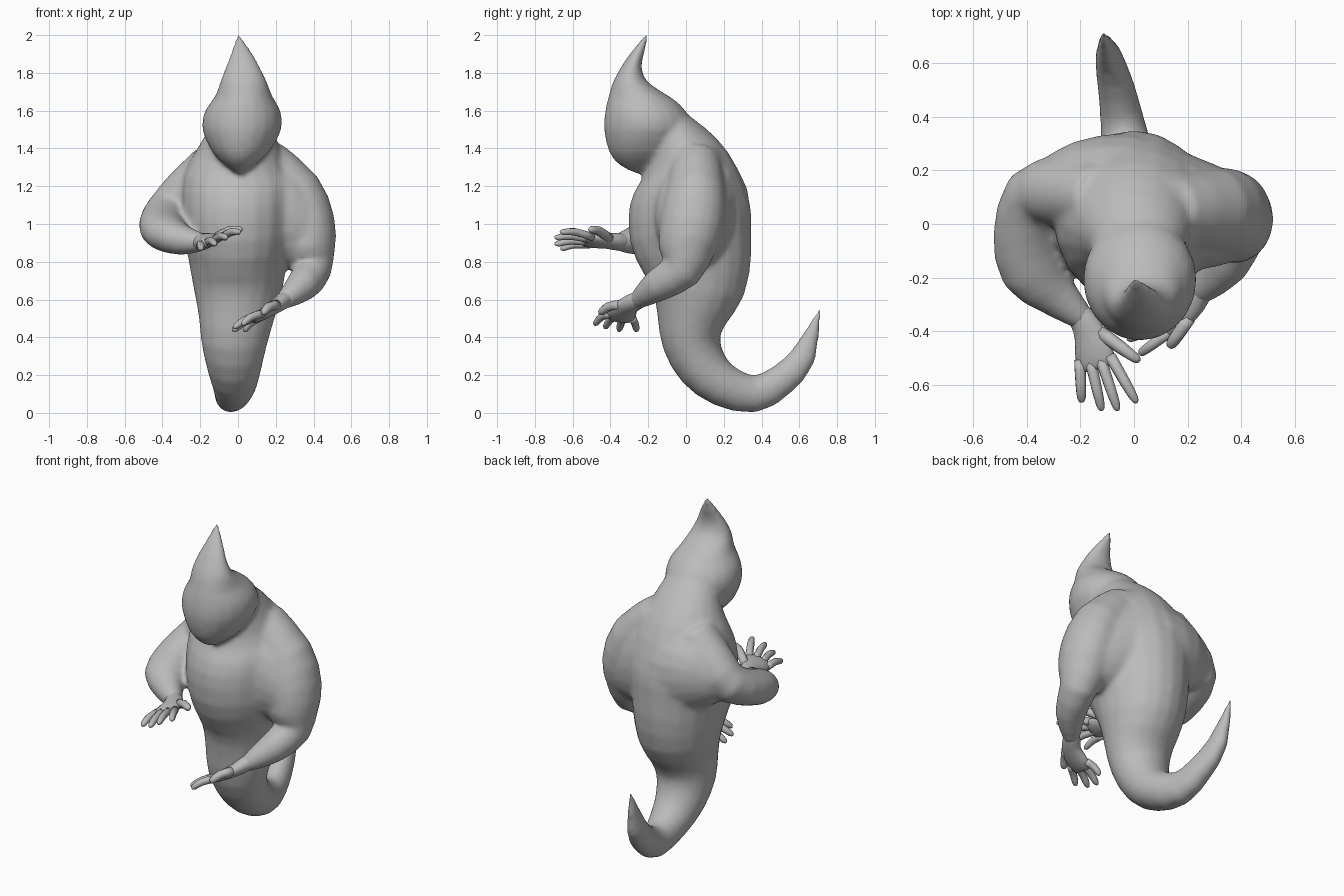
import bpy
import bmesh
import math
from mathutils import Vector

cube = bpy.data.objects.get("Cube")
if cube:
    bpy.data.objects.remove(cube)

grey = bpy.data.materials.new("ghost_grey")
grey.use_nodes = True
colour = (0.5, 0.5, 0.5, 1)
grey.diffuse_color = colour
grey.node_tree.nodes["Principled BSDF"].inputs["Base Color"].default_value = colour


def smooth_path(sections, steps=2):
    """Add in-between sections along a flowing curve."""
    full = [s if len(s) == 5 else (*s, s[3]) for s in sections]
    padded = [full[0], *full, full[-1]]
    result = []
    for a, b, c, d in zip(padded, padded[1:], padded[2:], padded[3:]):
        for i in range(steps):
            t = i / steps
            result.append([q + .5 * t * (r - p + t * (2 * p - 5 * q + 4 * r - s + t * (3 * (q - r) + s - p)))
                           for p, q, r, s in zip(a, b, c, d)])
    return result + [full[-1]]


def loft(bm, sections, side=(1, 0, 0), axis=None, sides=20):
    """Skin elliptical rings (x, y, z, half width, half depth) along a path."""
    sections = smooth_path(sections)
    points = [Vector(s[:3]) for s in sections]
    rings = []
    for i, (p, s) in enumerate(zip(points, sections)):
        t = Vector(axis) if axis else points[min(i + 1, len(points) - 1)] - points[max(i - 1, 0)]
        t.normalize()
        v = t.cross(Vector(side)).normalized()
        u = v.cross(t)
        ring = []
        for k in range(sides):
            a = math.tau * k / sides
            ring.append(bm.verts.new(p + u * s[3] * math.cos(a) + v * s[4] * math.sin(a)))
        rings.append(ring)
    for a, b in zip(rings, rings[1:]):
        for k in range(sides):
            n = (k + 1) % sides
            bm.faces.new((a[k], a[n], b[n], b[k]))
    bm.faces.new(rings[0][::-1])
    bm.faces.new(rings[-1])


def finish(name, bm):
    bmesh.ops.recalc_face_normals(bm, faces=bm.faces)
    mesh = bpy.data.meshes.new(name)
    bm.to_mesh(mesh)
    bm.free()
    mesh.materials.append(grey)
    mesh.shade_smooth()
    obj = bpy.data.objects.new(name, mesh)
    bpy.context.collection.objects.link(obj)
    return obj


skin = bmesh.new()

# Curled tail rising into the torso and neck
loft(skin, [
    (-.115, .71, .555, .008), (-.095, .62, .30, .05, .07), (-.065, .50, .17, .07, .085),
    (-.04, .36, .10, .085, .1), (-.02, .20, .145, .115), (-.02, .09, .24, .145, .135),
    (-.02, .03, .37, .175, .155), (-.01, .03, .50, .20, .185), (0, .06, .65, .235, .25),
    (0, .055, .80, .26, .295), (0, .025, .95, .29, .325), (0, .02, 1.10, .30, .32),
    (0, .015, 1.25, .29, .265), (.01, -.02, 1.38, .225, .2), (.02, -.07, 1.50, .17, .13),
    (.02, -.10, 1.58, .12, .08)])

# Broad shoulders joining the back to both upper arms
loft(skin, [
    (-.42, .12, 1.08, .05, .065), (-.36, .125, 1.09, .11, .1), (-.23, .135, 1.11, .22, .17),
    (0, .06, 1.08, .32, .28), (.22, .04, 1.06, .30, .215), (.36, .025, 1.0, .23, .17),
    (.45, .02, .97, .12, .10)], side=(0, 0, 1), axis=(1, 0, 0))

# Sloping muscle from the neck to the shoulders
loft(skin, [
    (-.34, .12, 1.17, .06), (-.19, .09, 1.28, .115), (0, .03, 1.34, .15, .18),
    (.2, .06, 1.29, .13), (.36, .05, 1.17, .07)], side=(0, 0, 1), axis=(1, 0, 0))

# Hooded head with a pointed chin and a swept crest
loft(skin, [
    (.01, -.25, 1.265, .01), (.01, -.235, 1.31, .075, .115), (.015, -.225, 1.38, .15, .182),
    (.02, -.205, 1.50, .21, .23), (.025, -.215, 1.60, .2, .213), (.03, -.245, 1.67, .155, .167),
    (.03, -.295, 1.75, .125, .093), (.025, -.29, 1.83, .092, .055), (.02, -.26, 1.90, .06, .038),
    (0, -.203, 2.01, .008)], axis=(0, 0, 1))

# Raised right arm and lowered left arm
loft(skin, [
    (-.13, .10, 1.32, .12), (-.27, .12, 1.17, .13), (-.37, .10, 1.07, .115, .12),
    (-.405, -.04, 1.0, .105, .12), (-.375, -.17, .95, .1, .125), (-.29, -.265, .915, .08, .085),
    (-.20, -.345, .905, .052), (-.17, -.38, .905, .03)], side=(0, 0, 1))
loft(skin, [
    (.13, .05, 1.34, .13), (.29, .05, 1.16, .16), (.365, .03, 1.0, .17, .15),
    (.375, .0, .86, .15, .14), (.39, -.025, .755, .11, .105), (.34, -.15, .675, .088),
    (.25, -.25, .60, .052), (.22, -.28, .575, .03)], side=(0, 1, 0))

# Fuse the limbs into one continuous skin
body = finish("ghost_body", skin)
remesh = body.modifiers.new("fuse", 'REMESH')
remesh.mode = 'VOXEL'
remesh.voxel_size = .014
remesh.use_smooth_shade = True
blend = body.modifiers.new("blend", 'SMOOTH')
blend.factor = .5
blend.iterations = 12


def hand(name, palm, side, thumb, tips):
    """Flat palm, a thumb and a fan of tapered fingers."""
    bm = bmesh.new()
    side = Vector(side).normalized()
    loft(bm, palm, side, sides=12)
    wrist, knuckle = Vector(palm[2][:3]), Vector(palm[-2][:3])
    spread = palm[-2][3] * .78
    digits = [(wrist + side * palm[2][3] * .7, Vector(thumb), .026)]
    for i, tip in enumerate(tips):
        digits.append((knuckle + side * spread * (2 * i / (len(tips) - 1) - 1), Vector(tip), .022))
    for base, tip, r in digits:
        mid = base.lerp(tip, .55) + Vector((0, 0, .012))
        end = base.lerp(tip, .9)
        loft(bm, [(*base, r), (*mid, r * .95), (*end, r * .75), (*tip, r * .3)], side, sides=8)
    return finish(name, bm)


hand("right_hand",
     [(-.24, -.31, .91, .04), (-.195, -.35, .905, .052, .046), (-.165, -.41, .91, .062, .038),
      (-.145, -.50, .91, .078, .028), (-.135, -.54, .91, .058, .014)],
     (1, .12, .35), (.02, -.51, .975),
     [(-.195, -.665, .87), (-.12, -.695, .895), (-.06, -.695, .93), (.01, -.665, .96)])

hand("left_hand",
     [(.28, -.22, .625, .04), (.24, -.26, .595, .05, .045), (.20, -.31, .565, .06, .038),
      (.12, -.345, .515, .078, .028), (.08, -.355, .49, .058, .014)],
     (.15, -1, .2), (.13, -.46, .53),
     [(.03, -.26, .435), (-.03, -.355, .437), (-.025, -.43, .452), (.02, -.485, .47)])
